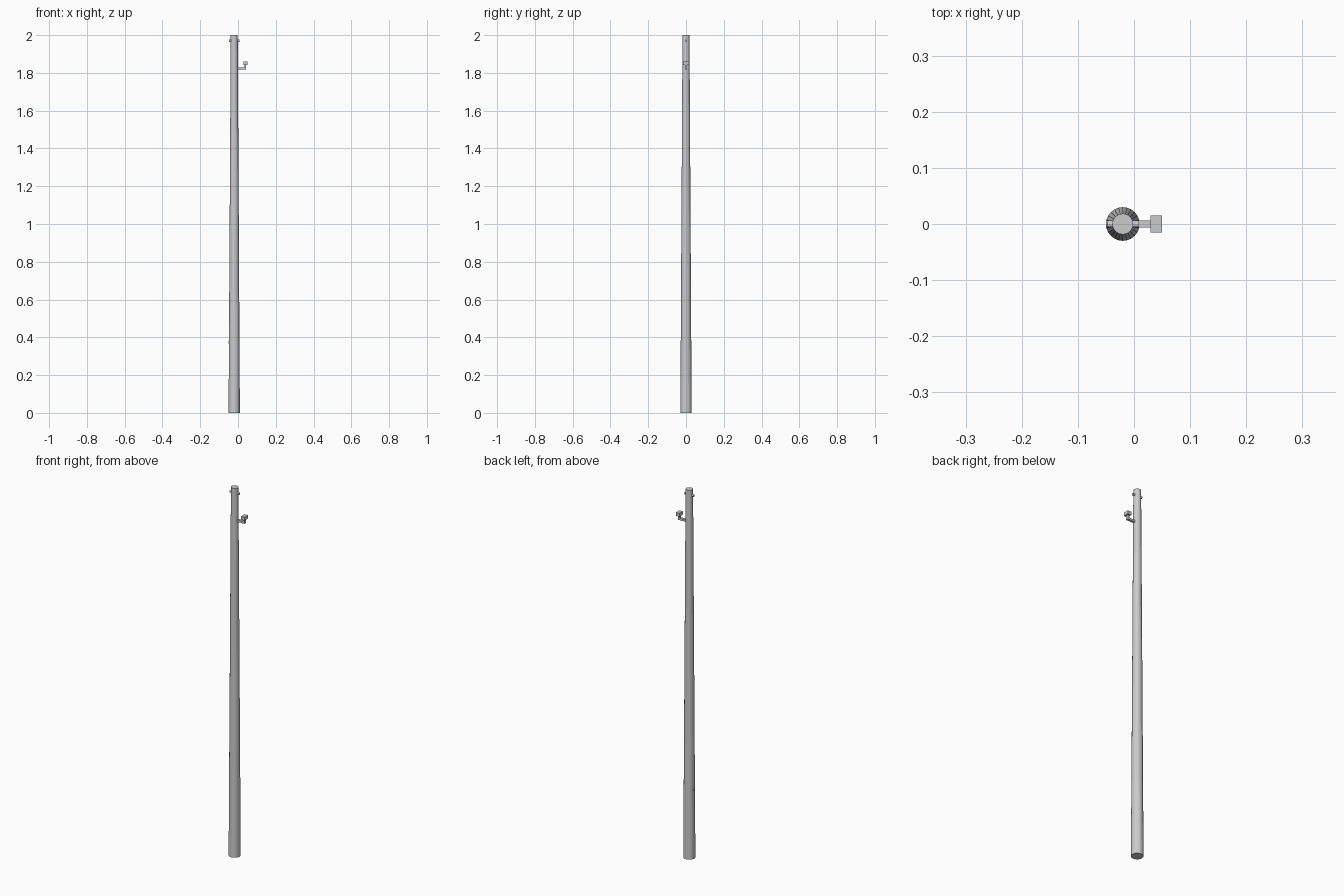
import bpy
from math import pi

if "Cube" in bpy.data.objects:
    bpy.data.objects.remove(bpy.data.objects["Cube"])

CX = -0.02  # pole axis


def box(name, x0, x1, half_y, z0, z1):
    bpy.ops.mesh.primitive_cube_add(size=1, location=((x0 + x1) / 2, 0, (z0 + z1) / 2))
    o = bpy.context.object
    o.name = name
    o.scale = (x1 - x0, 2 * half_y, z1 - z0)
    bpy.ops.object.transform_apply(location=False, rotation=False, scale=True)
    return o


def bolt(name, x0, x1, z, r=0.0065):
    bpy.ops.mesh.primitive_cylinder_add(vertices=12, radius=r, depth=x1 - x0,
                                        location=((x0 + x1) / 2, 0, z),
                                        rotation=(0, pi / 2, 0))
    bpy.context.object.name = name


# tapered pole
bpy.ops.mesh.primitive_cone_add(vertices=24, radius1=0.03, radius2=0.0185,
                                depth=2, location=(CX, 0, 1))
bpy.context.object.name = "pole"

# studs near the top on both sides, and one low on the left
bolt("top_stud_left", -0.047, -0.035, 1.97)
bolt("top_stud_right", -0.005, 0.008, 1.97)
bolt("lower_stud", -0.05, -0.042, 0.375)

# side bracket: arm, upright and head block
box("bracket_arm", -0.005, 0.043, 0.0065, 1.818, 1.829)
box("bracket_upright", 0.034, 0.043, 0.0065, 1.829, 1.842)
box("bracket_head", 0.029, 0.05, 0.015, 1.841, 1.859)
